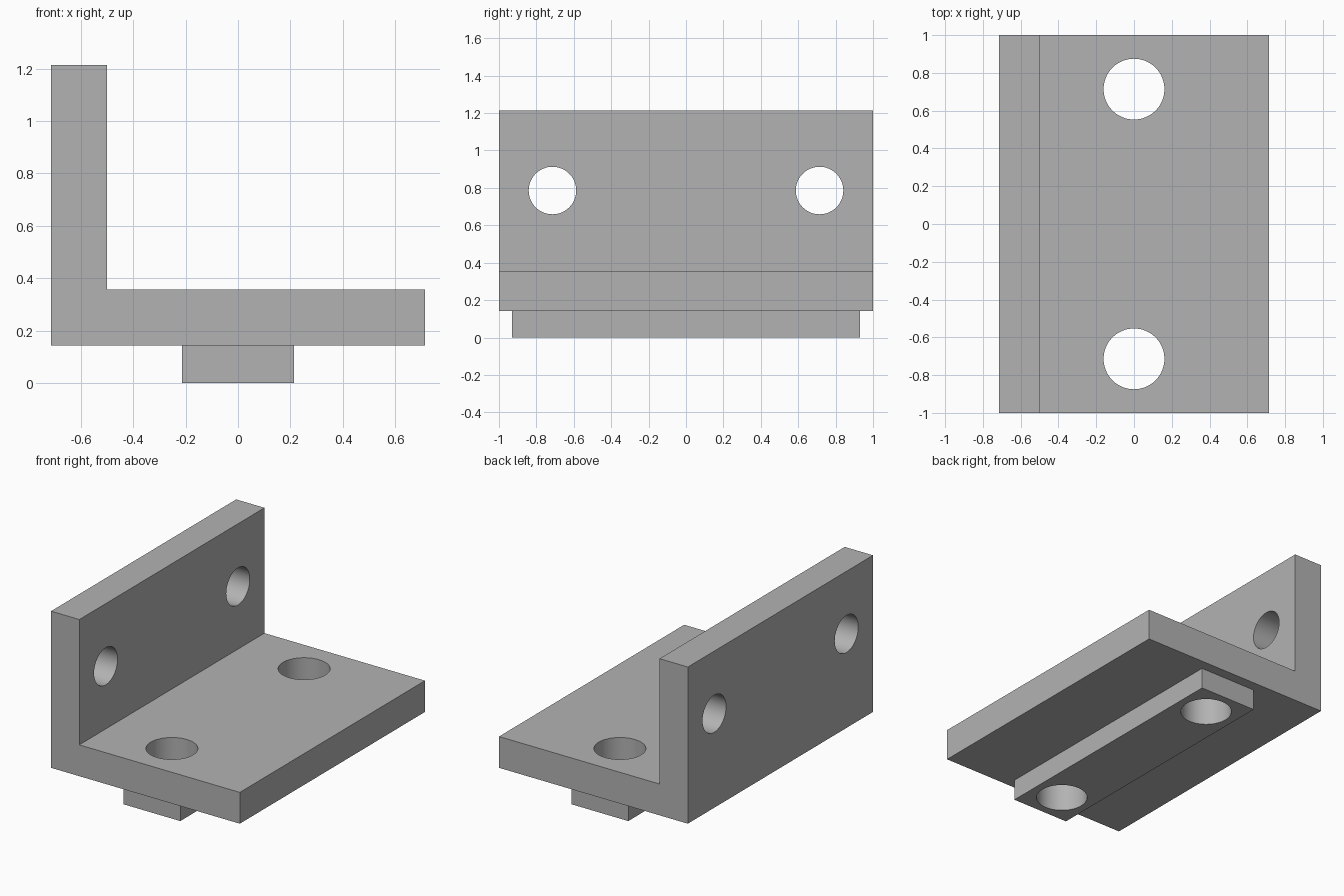
import bpy
import math
import bmesh
from mathutils import Matrix

if "Cube" in bpy.data.objects:
    bpy.data.objects.remove(bpy.data.objects["Cube"])

HALF_W, HALF_L = 0.714, 1.0
BASE_Z, FLOOR_Z, TOP_Z = 0.143, 0.357, 1.214
WALL_X = -0.5
HOLE_Y = 0.714

grey = bpy.data.materials.new("plain grey")
grey.use_nodes = True
grey.diffuse_color = (0.45, 0.45, 0.45, 1)
grey.node_tree.nodes["Principled BSDF"].inputs["Base Color"].default_value = grey.diffuse_color


def finish(name, bm):
    bmesh.ops.recalc_face_normals(bm, faces=bm.faces)
    mesh = bpy.data.meshes.new(name)
    bm.to_mesh(mesh)
    bm.free()
    mesh.materials.append(grey)
    obj = bpy.data.objects.new(name, mesh)
    bpy.context.collection.objects.link(obj)
    return obj


def extrusion(name, profile, half_length):
    """Extrude an x-z profile along y, centred on y = 0."""
    bm = bmesh.new()
    face = bm.faces.new([bm.verts.new((x, -half_length, z)) for x, z in profile])
    new = bmesh.ops.extrude_face_region(bm, geom=[face])["geom"]
    verts = [v for v in new if isinstance(v, bmesh.types.BMVert)]
    bmesh.ops.translate(bm, verts=verts, vec=(0, 2 * half_length, 0))
    return finish(name, bm)


def drill(name, centre, radius, axis):
    bm = bmesh.new()
    matrix = Matrix.Translation(centre)
    if axis == "X":
        matrix = matrix @ Matrix.Rotation(math.pi / 2, 4, "Y")
    bmesh.ops.create_cone(bm, cap_ends=True, segments=64, radius1=radius,
                          radius2=radius, depth=0.9, matrix=matrix)
    return finish(name, bm)


# L-shaped bracket
bracket = extrusion("angle_bracket", [
    (-HALF_W, BASE_Z), (HALF_W, BASE_Z), (HALF_W, FLOOR_Z),
    (WALL_X, FLOOR_Z), (WALL_X, TOP_Z), (-HALF_W, TOP_Z)], HALF_L)

# Locating rail under the base, sunk into it so the two fuse
rail = extrusion("locating_rail", [
    (-0.214, 0), (0.214, 0), (0.214, 0.25), (-0.214, 0.25)], 0.929)
tools = [(rail, "UNION")]

# Bolt holes through base and rail, and through the wall
for side, y in (("front", -HOLE_Y), ("back", HOLE_Y)):
    tools.append((drill(side + "_base_hole", (0, y, 0.2), 0.161, "Z"), "DIFFERENCE"))
    tools.append((drill(side + "_wall_hole", (-0.6, y, 0.786), 0.127, "X"), "DIFFERENCE"))

for tool, operation in tools:
    tool.hide_render = True
    mod = bracket.modifiers.new(tool.name, "BOOLEAN")
    mod.operation, mod.solver, mod.object = operation, "EXACT", tool

# Bake the cuts and remove the helpers
depsgraph = bpy.context.evaluated_depsgraph_get()
bracket.data = bpy.data.meshes.new_from_object(bracket.evaluated_get(depsgraph))
bracket.modifiers.clear()
for tool, _ in tools:
    bpy.data.objects.remove(tool)

# Smooth hole walls, sharp edges elsewhere
for obj in bpy.context.selected_objects:
    obj.select_set(False)
bracket.select_set(True)
bpy.context.view_layer.objects.active = bracket
bpy.ops.object.shade_smooth_by_angle(angle=math.radians(30))
